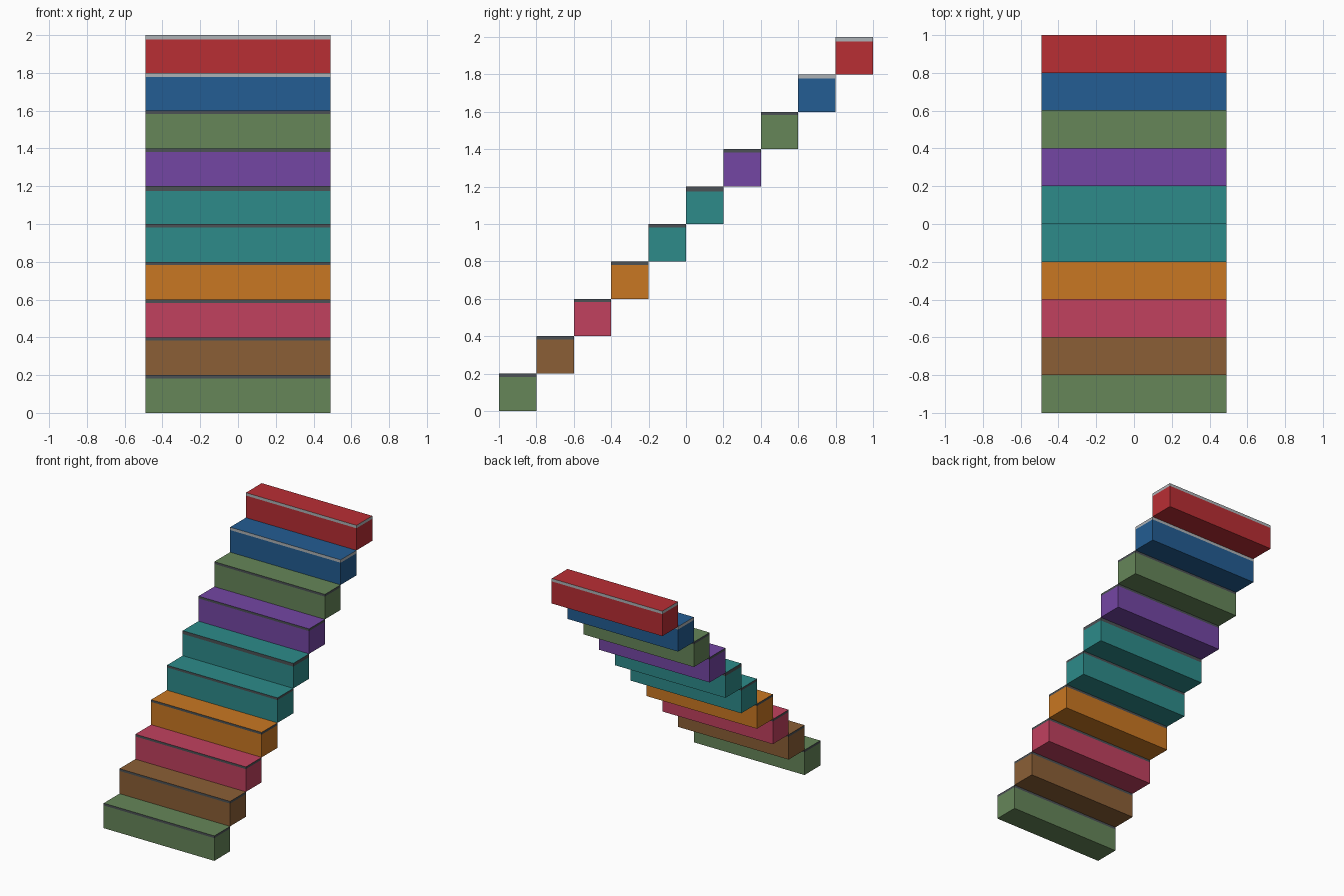
import bpy
import bmesh

if "Cube" in bpy.data.objects:
    bpy.data.objects.remove(bpy.data.objects["Cube"])


def linear(c):
    c /= 255
    return c / 12.92 if c <= 0.04045 else ((c + 0.055) / 1.055) ** 2.4


def material(name, rgb):
    m = bpy.data.materials.new(name)
    m.diffuse_color = (*[linear(c) for c in rgb], 1)
    m.use_nodes = True
    m.node_tree.nodes["Principled BSDF"].inputs["Base Color"].default_value = m.diffuse_color
    return m


colours = {name: material(name, rgb) for name, rgb in {
    "green": (102, 134, 89),
    "brown": (139, 95, 54),
    "pink": (193, 65, 95),
    "orange": (201, 119, 34),
    "teal": (45, 139, 138),
    "purple": (116, 70, 164),
    "blue": (35, 93, 147),
    "red": (185, 46, 52),
    "dark_grey": (76, 81, 85),
    "light_grey": (174, 178, 182),
}.items()}

WIDTH, SIZE = 0.98, 0.2

# Steps from bottom to top: colour, edge band colour, edge band height
steps = [
    ("green", "dark_grey", 0.018),
    ("brown", "dark_grey", 0.018),
    ("pink", "dark_grey", 0.018),
    ("orange", "dark_grey", 0.018),
    ("teal", "dark_grey", 0.018),
    ("teal", "dark_grey", 0.026),
    ("purple", "dark_grey", 0.018),
    ("green", "dark_grey", 0.018),
    ("blue", "light_grey", 0.023),
    ("red", "light_grey", 0.023),
]


def add_step(index, colour, band_colour, band):
    """Solid block with a contrasting band around the top of its sides."""
    bm = bmesh.new()
    bmesh.ops.create_cube(bm, size=1)
    bmesh.ops.scale(bm, vec=(WIDTH, SIZE, SIZE), verts=bm.verts)
    cut = SIZE / 2 - band
    bmesh.ops.bisect_plane(bm, geom=bm.verts[:] + bm.edges[:] + bm.faces[:],
                           plane_co=(0, 0, cut), plane_no=(0, 0, 1))
    # The side faces above the cut form the band
    for f in bm.faces:
        is_side = abs(f.normal.z) < 0.5
        f.material_index = int(is_side and f.calc_center_median().z > cut)
    name = f"stair_step_{index + 1}"
    mesh = bpy.data.meshes.new(name)
    bm.to_mesh(mesh)
    bm.free()
    mesh.materials.append(colours[colour])
    mesh.materials.append(colours[band_colour])
    obj = bpy.data.objects.new(name, mesh)
    obj.location = (0, -1 + SIZE * (index + 0.5), SIZE * (index + 0.5))
    bpy.context.collection.objects.link(obj)


for i, (colour, band_colour, band) in enumerate(steps):
    add_step(i, colour, band_colour, band)
